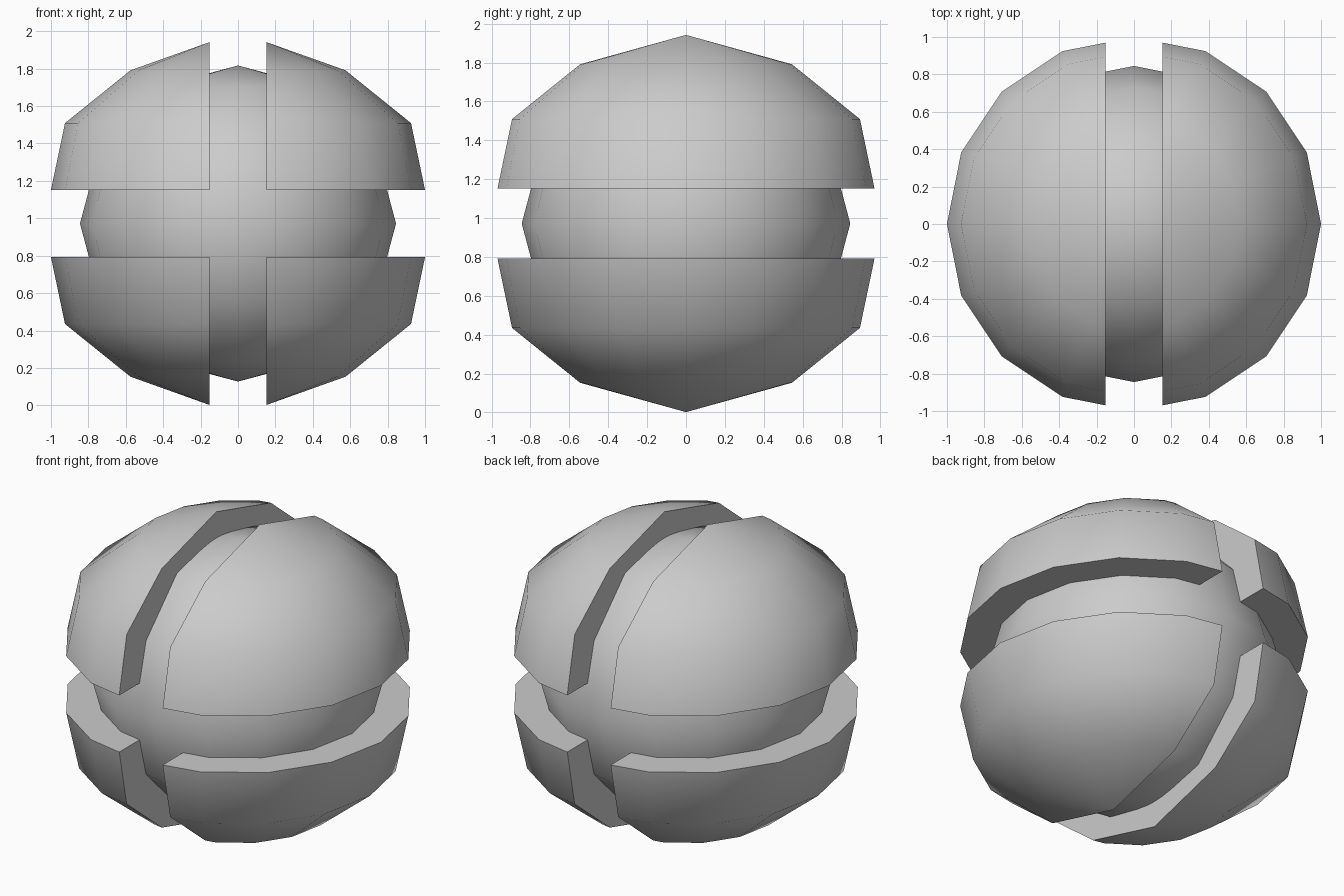
import bpy, bmesh
from math import sin, cos, sqrt, radians, tan, pi

if "Cube" in bpy.data.objects:
    bpy.data.objects.remove(bpy.data.objects["Cube"])

ZC = 0.972          # centre height
GAP = 0.152         # half width of the vertical groove
# shell profile: ring radius, height above the centre
RINGS = [(1.0, 0.179), (0.925, 0.537), (0.575, 0.819)]
POLE_Z = 0.97


def finish(bm, name, angle):
    bmesh.ops.recalc_face_normals(bm, faces=bm.faces[:])
    me = bpy.data.meshes.new(name)
    bm.to_mesh(me)
    bm.free()
    ob = bpy.data.objects.new(name, me)
    bpy.context.collection.objects.link(ob)
    bpy.ops.object.select_all(action='DESELECT')
    ob.select_set(True)
    bpy.context.view_layer.objects.active = ob
    bpy.ops.object.shade_smooth_by_angle(angle=radians(angle))
    return ob


def ring_points(r):
    # half of a 16-sided ring, its ends trimmed at the groove
    a, b = radians(67.5), radians(90)
    x1, y1 = r * cos(a), r * sin(a)
    y_end = y1 + (r - y1) * (x1 - GAP) / x1
    mid = [(r * cos(radians(d)), r * sin(radians(d)))
           for d in (-67.5, -45, -22.5, 0, 22.5, 45, 67.5)]
    return [(GAP, -y_end)] + mid + [(GAP, y_end)]


def shell(name, sx, sz):
    bm = bmesh.new()
    rows = [[bm.verts.new((sx * x, y, ZC + sz * z)) for x, y in ring_points(r)]
            for r, z in RINGS]
    pole = bm.verts.new((sx * GAP, 0, ZC + sz * POLE_Z))
    for lo, hi in zip(rows, rows[1:]):
        for i in range(8):
            bm.faces.new((lo[i], lo[i + 1], hi[i + 1], hi[i]))
    for i in range(8):
        bm.faces.new((rows[-1][i], rows[-1][i + 1], pole))
    # flat walls along the grooves
    bm.faces.new(rows[0])
    bm.faces.new([r[0] for r in rows] + [pole] + [r[-1] for r in reversed(rows)])
    return finish(bm, name, 50)


# inner core ball
bm = bmesh.new()
bmesh.ops.create_uvsphere(bm, u_segments=16, v_segments=6, radius=0.845)
core = finish(bm, "inner_core", 60)
core.location.z = ZC

# four outer shell quarters
for sx, side in ((-1, "left"), (1, "right")):
    for sz, level in ((-1, "lower"), (1, "upper")):
        shell(f"{level}_{side}_shell", sx, sz)
